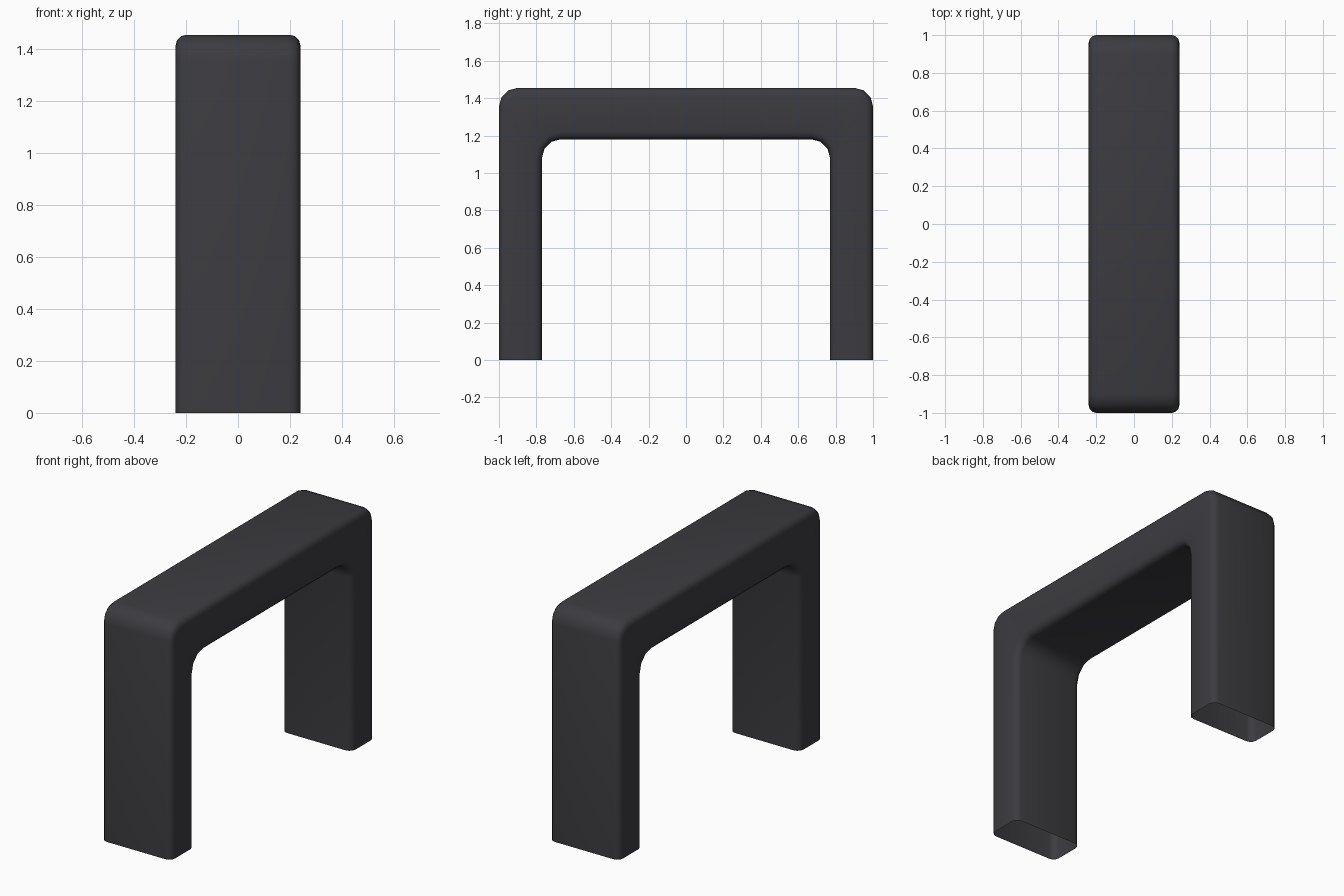
import bpy, bmesh, math

if "Cube" in bpy.data.objects:
    bpy.data.objects.remove(bpy.data.objects["Cube"])

HALF_Y, TOP, IN_Y, IN_Z = 1.0, 1.455, 0.77, 1.18   # outer and inner arch limits
R, HALF_X, EDGE, SEG = 0.1, 0.24, 0.04, 3          # corner radius, half width, edge rounding

# stations along the arch: outer point, inner point, outward direction
stations = [((-HALF_Y, 0), (-IN_Y, 0), (-1, 0))]
for side, start in ((-1, 180), (1, 90)):
    for i in range(SEG + 1):
        a = math.radians(start - 90 * i / SEG)
        n = (math.cos(a), math.sin(a))
        outer = (side * (HALF_Y - R) + R * n[0], TOP - R + R * n[1])
        inner = (side * (IN_Y - R) + R * n[0], IN_Z - R + R * n[1])
        stations.append((outer, inner, n))
stations.append(((HALF_Y, 0), (IN_Y, 0), (1, 0)))


def ring(bm, outer, inner, n):
    """Rounded-rectangle cross-section between the outer and inner points."""
    verts = []
    for quarter in range(4):
        for i in range(SEG + 1):
            a = math.radians(90 * (quarter + i / SEG))
            sx = 1 if quarter in (0, 3) else -1
            is_outer = quarter < 2
            x = sx * (HALF_X - EDGE) + EDGE * math.cos(a)
            depth = EDGE * math.sin(a) + (-EDGE if is_outer else EDGE)
            p = outer if is_outer else inner
            verts.append(bm.verts.new((x, p[0] + n[0] * depth, p[1] + n[1] * depth)))
    return verts


# sweep the section along the arch, leaving the feet open
bm = bmesh.new()
rings = [ring(bm, *s) for s in stations]
for a, b in zip(rings, rings[1:]):
    for i in range(len(a)):
        j = (i + 1) % len(a)
        bm.faces.new((a[i], a[j], b[j], b[i]))
bmesh.ops.recalc_face_normals(bm, faces=bm.faces)
for f in bm.faces:
    f.smooth = True
mesh = bpy.data.meshes.new("arch_frame")
bm.to_mesh(mesh)
bm.free()
obj = bpy.data.objects.new("arch_frame", mesh)
bpy.context.collection.objects.link(obj)

# dark grey finish
mat = bpy.data.materials.new("dark_grey")
mat.diffuse_color = (0.045, 0.045, 0.052, 1)
mat.use_nodes = True
mat.node_tree.nodes["Principled BSDF"].inputs["Base Color"].default_value = mat.diffuse_color
mesh.materials.append(mat)
